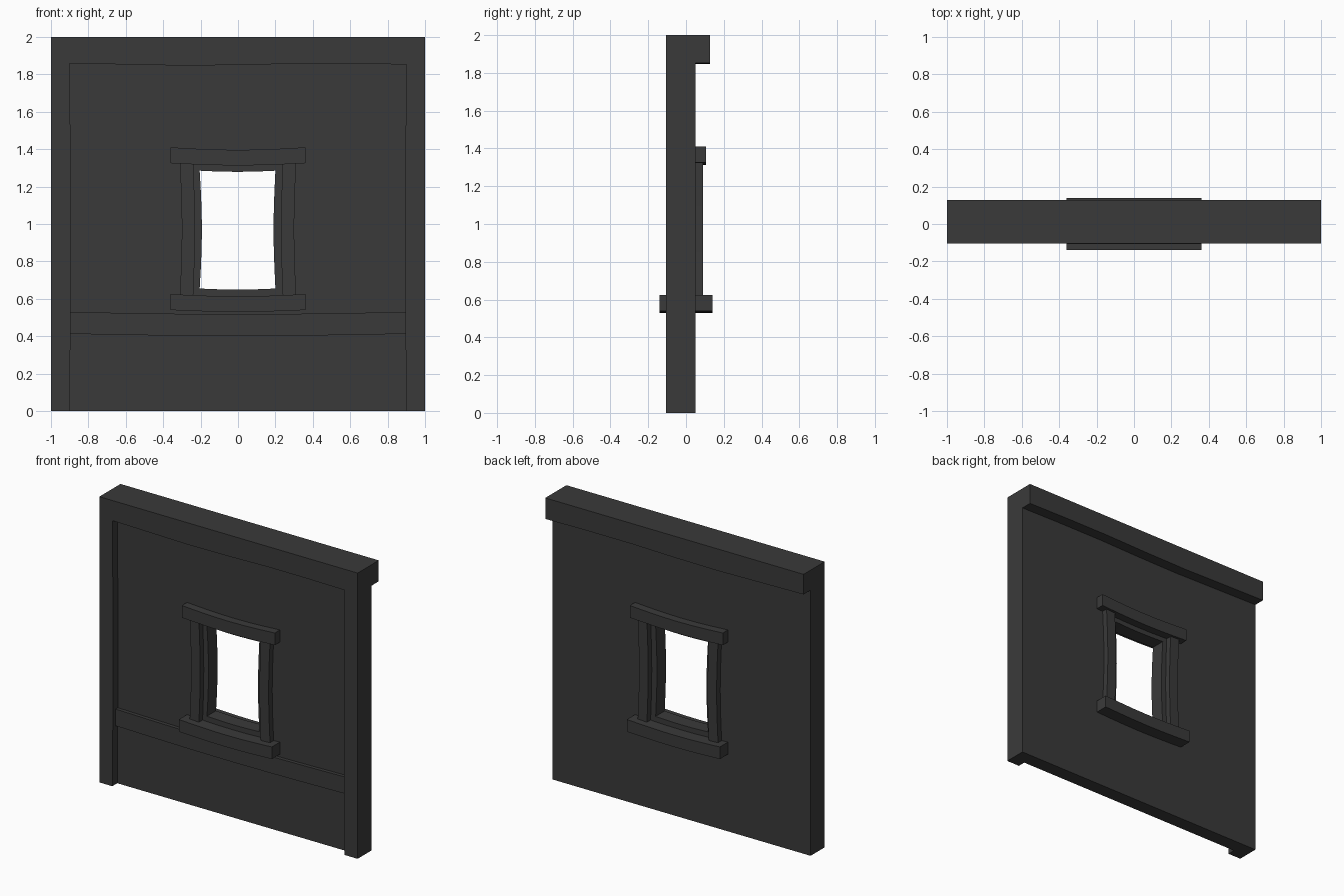
import bpy, bmesh, math

if "Cube" in bpy.data.objects:
    bpy.data.objects.remove(bpy.data.objects["Cube"])

N = 6  # segments along each bowed edge
mat = bpy.data.materials.new("dark_timber")
mat.diffuse_color = (0.042, 0.042, 0.042, 1)
mat.use_nodes = True
mat.node_tree.nodes["Principled BSDF"].inputs["Base Color"].default_value = mat.diffuse_color


def bow(p, q, dx=0.0, dz=0.0):
    """Points from p to q, pushed by (dx, dz) at the middle."""
    pts = []
    for i in range(N + 1):
        t = i / N
        s = math.sin(math.pi * t)
        pts.append((p[0] + (q[0] - p[0]) * t + dx * s,
                    p[1] + (q[1] - p[1]) * t + dz * s))
    return pts


def band(name, a, b, y0, y1, closed=False):
    """Solid strip between two x-z polylines, from depth y0 to y1."""
    bm = bmesh.new()
    rows = [[bm.verts.new((x, y, z)) for x, z in line]
            for line, y in ((a, y0), (b, y0), (b, y1), (a, y1))]
    n = len(a)
    for i in range(n if closed else n - 1):
        j = (i + 1) % n
        for r in range(4):
            u, v = rows[r], rows[(r + 1) % 4]
            bm.faces.new((u[i], u[j], v[j], v[i]))
    if not closed:
        bm.faces.new([r[0] for r in rows])
        bm.faces.new([r[-1] for r in reversed(rows)])
    bmesh.ops.recalc_face_normals(bm, faces=bm.faces)
    me = bpy.data.meshes.new(name)
    bm.to_mesh(me)
    bm.free()
    me.materials.append(mat)
    ob = bpy.data.objects.new(name, me)
    bpy.context.collection.objects.link(ob)
    return ob


def loop(corners, bows):
    """Closed outline through four corners with bowed sides."""
    pts = []
    for i, c in enumerate(corners):
        pts += bow(c, corners[(i + 1) % 4], *bows[i])[:-1]
    return pts


# Wall panel with the window opening
outer = loop([(-1, 0), (-1, 2), (1, 2), (1, 0)], [(0, 0)] * 4)
hole = loop([(-0.205, 0.655), (-0.205, 1.285), (0.2, 1.285), (0.2, 0.655)],
            [(0.012, 0), (0, -0.006), (-0.01, 0), (0, -0.006)])
band("wall_panel", outer, hole, -0.05, 0.05, closed=True)

# Front frame: two posts and the top beam in one piece, slightly uneven inside
wave = [1.859, 1.853, 1.847, 1.85, 1.857, 1.857, 1.853]
frame_out = (bow((-1, 0), (-1, 2)) + bow((-1, 2), (1, 2))[1:]
             + bow((1, 2), (1, 0))[1:])
beam_low = [(-0.9 + 0.3 * i, z) for i, z in enumerate(wave)]
frame_in = (bow((-0.9, 0), beam_low[0], 0.006) + beam_low[1:]
            + bow(beam_low[-1], (0.9, 0), -0.006)[1:])
band("front_frame", frame_out, frame_in, -0.105, -0.05)

# Overhanging beam at the back
back_low = [(-1 + i / 3, z) for i, z in enumerate(wave)]
band("back_beam", bow((-1, 2), (1, 2)), back_low, 0.05, 0.128)

# Low rail across the front
band("front_rail", bow((-0.91, 0.53), (0.91, 0.53), 0, -0.012),
     bow((-0.91, 0.413), (0.91, 0.413), 0, -0.012), -0.075, -0.05)

# Window trim on both faces
for side, s in (("front", -1), ("back", 1)):
    w = 0.05 * s
    band(side + "_sill", bow((-0.36, 0.625), (0.36, 0.625), 0, -0.012),
         bow((-0.36, 0.54), (0.36, 0.54), 0, -0.01), w, 0.14 * s)
    band(side + "_lintel", bow((-0.36, 1.41), (0.36, 1.41), 0, -0.014),
         bow((-0.36, 1.325), (0.36, 1.325), 0, -0.012), w, 0.107 * s)
    for hand, m in (("left", -1), ("right", 1)):
        band(f"{side}_{hand}_jamb",
             bow((0.312 * m, 0.605), (0.312 * m, 1.34), -0.012 * m),
             bow((0.24 * m, 0.605), (0.24 * m, 1.34), -0.01 * m),
             w, 0.09 * s)
